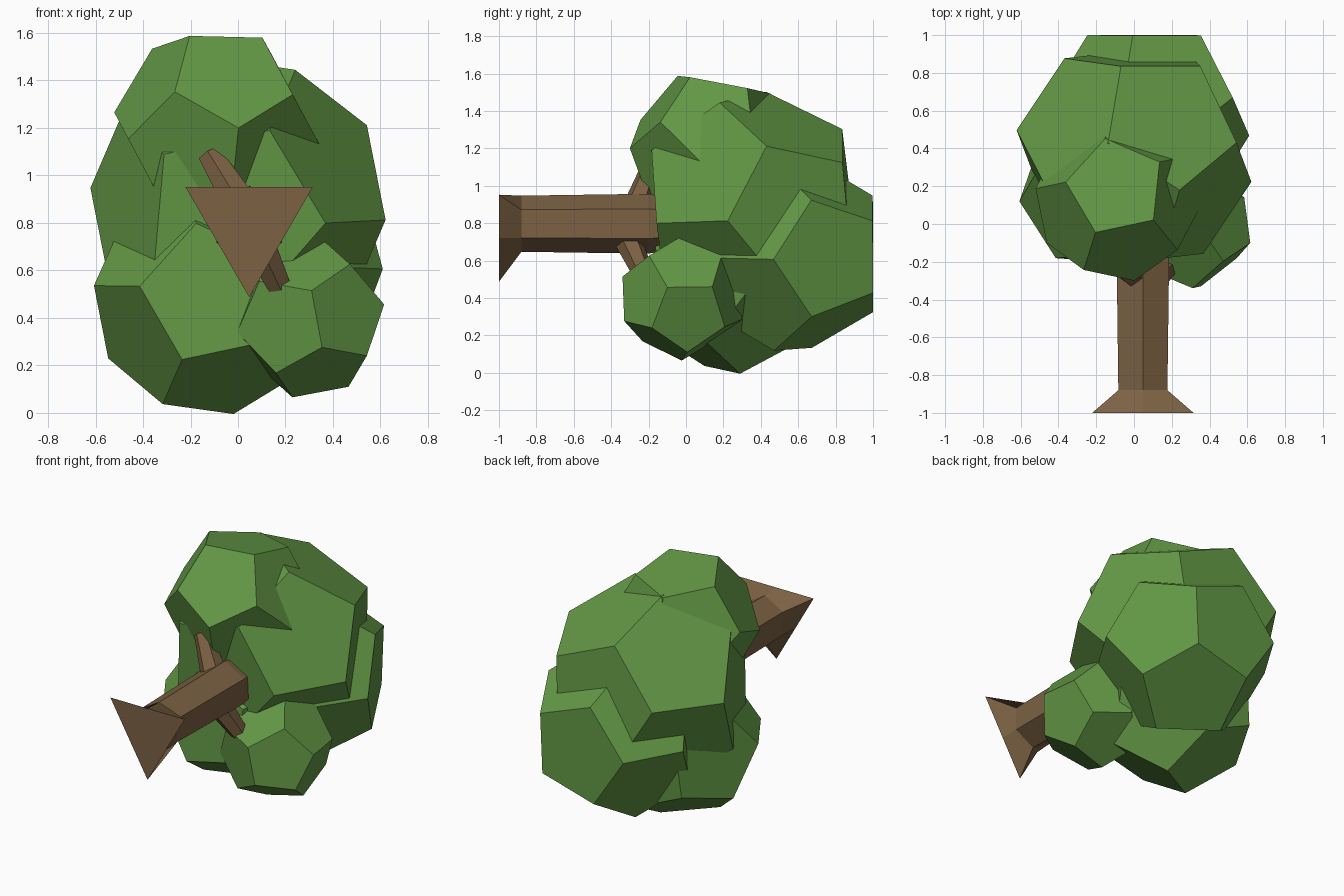
import bpy, bmesh, math
from mathutils import Vector, Matrix

if "Cube" in bpy.data.objects:
    bpy.data.objects.remove(bpy.data.objects["Cube"])


def material(name, rgb):
    m = bpy.data.materials.new(name)
    m.diffuse_color = (*rgb, 1)
    m.use_nodes = True
    m.node_tree.nodes["Principled BSDF"].inputs["Base Color"].default_value = m.diffuse_color
    return m


LEAF = material("leaf green", (0.125, 0.315, 0.06))
BARK = material("bark brown", (0.2, 0.12, 0.056))


def add_object(name, bm, mat):
    bmesh.ops.recalc_face_normals(bm, faces=bm.faces[:])
    me = bpy.data.meshes.new(name)
    bm.to_mesh(me)
    bm.free()
    me.materials.append(mat)
    ob = bpy.data.objects.new(name, me)
    bpy.context.collection.objects.link(ob)


def frame(a, b):
    """Orthonormal frame: first axis along a, second in the plane of a and b."""
    u = Vector(a).normalized()
    w = u.cross(Vector(b)).normalized()
    return Matrix((u, w.cross(u), w)).transposed()


PHI = (1 + math.sqrt(5)) / 2
EDGE = (Vector((0, PHI, 1 / PHI)), Vector((0, PHI, -1 / PHI)))


def leaf_clump(name, centre, radius, corner, next_corner):
    """Dodecahedron turned so one edge points along the two given corners."""
    pts = [Vector((x, y, z)) for x in (-1, 1) for y in (-1, 1) for z in (-1, 1)]
    for s in (-1, 1):
        for t in (-1, 1):
            p, q = s * PHI, t / PHI
            pts += [Vector((0, p, q)), Vector((q, 0, p)), Vector((p, q, 0))]
    rot = frame(corner, next_corner) @ frame(*EDGE).transposed()
    bm = bmesh.new()
    for p in pts:
        bm.verts.new(Vector(centre) + rot @ p.normalized() * radius)
    bmesh.ops.convex_hull(bm, input=bm.verts[:])
    bmesh.ops.dissolve_limit(bm, angle_limit=0.02, verts=bm.verts[:], edges=bm.edges[:])
    add_object(name, bm, LEAF)


def loft(name, rings):
    """Skin a list of equal-length rings and cap both ends."""
    bm = bmesh.new()
    rows = [[bm.verts.new(p) for p in ring] for ring in rings]
    n = len(rows[0])
    for a, b in zip(rows, rows[1:]):
        for i in range(n):
            j = (i + 1) % n
            bm.faces.new((a[i], a[j], b[j], b[i]))
    bm.faces.new(rows[0])
    bm.faces.new(rows[-1])
    add_object(name, bm, BARK)


# Trunk: six sided, flaring to a three-pointed foot
def trunk_ring(y, r_even, r_odd):
    ring = []
    for i in range(6):
        a = math.radians(30 + 60 * i)
        r = r_odd if i % 2 else r_even
        ring.append((0.047 + r * math.cos(a), y, 0.797 + r * math.sin(a)))
    return ring


loft("trunk", [trunk_ring(-1, 0.31, 0.155), trunk_ring(-0.88, 0.15, 0.15),
               trunk_ring(-0.2, 0.16, 0.16), trunk_ring(0.1, 0.1, 0.1)])


# Branches: short tapered stubs
def branch(name, start, end, r0, r1):
    start, end = Vector(start), Vector(end)
    f = frame(end - start, (0, 1, 0))
    loft(name, [[c + f @ Vector((0, r * math.cos(k * math.pi / 3), r * math.sin(k * math.pi / 3)))
                 for k in range(6)] for c, r in ((start, r0), (end, r1))])


branch("upper_branch", (0.04, -0.28, 0.83), (-0.12, -0.19, 1.09), 0.085, 0.055)
branch("lower_branch", (0.09, -0.31, 0.71), (0.175, -0.23, 0.53), 0.075, 0.055)

# Foliage
leaf_clump("top_foliage", (-0.09, 0.13, 1.2), 0.44, (0.09, -0.42, 0), (0.33, -0.23, 0.15))
leaf_clump("left_foliage", (-0.12, 0.22, 0.48), 0.5, (-0.58, -0.79, 0.105), (-0.123, -0.79, 0.65))
leaf_clump("right_foliage", (0.29, -0.02, 0.4), 0.34, (0.02, -0.32, 0.115), (0.065, -0.31, -0.13))
leaf_clump("middle_foliage", (0, 0.36, 0.88), 0.64, (0.35, -0.262, 0.82), (-0.315, 0.176, 0.955))
leaf_clump("crown_foliage", (0.08, 0.57, 0.63), 0.54, (-0.16, 0.79, 0.585), (0.506, 0.79, 0.336))
